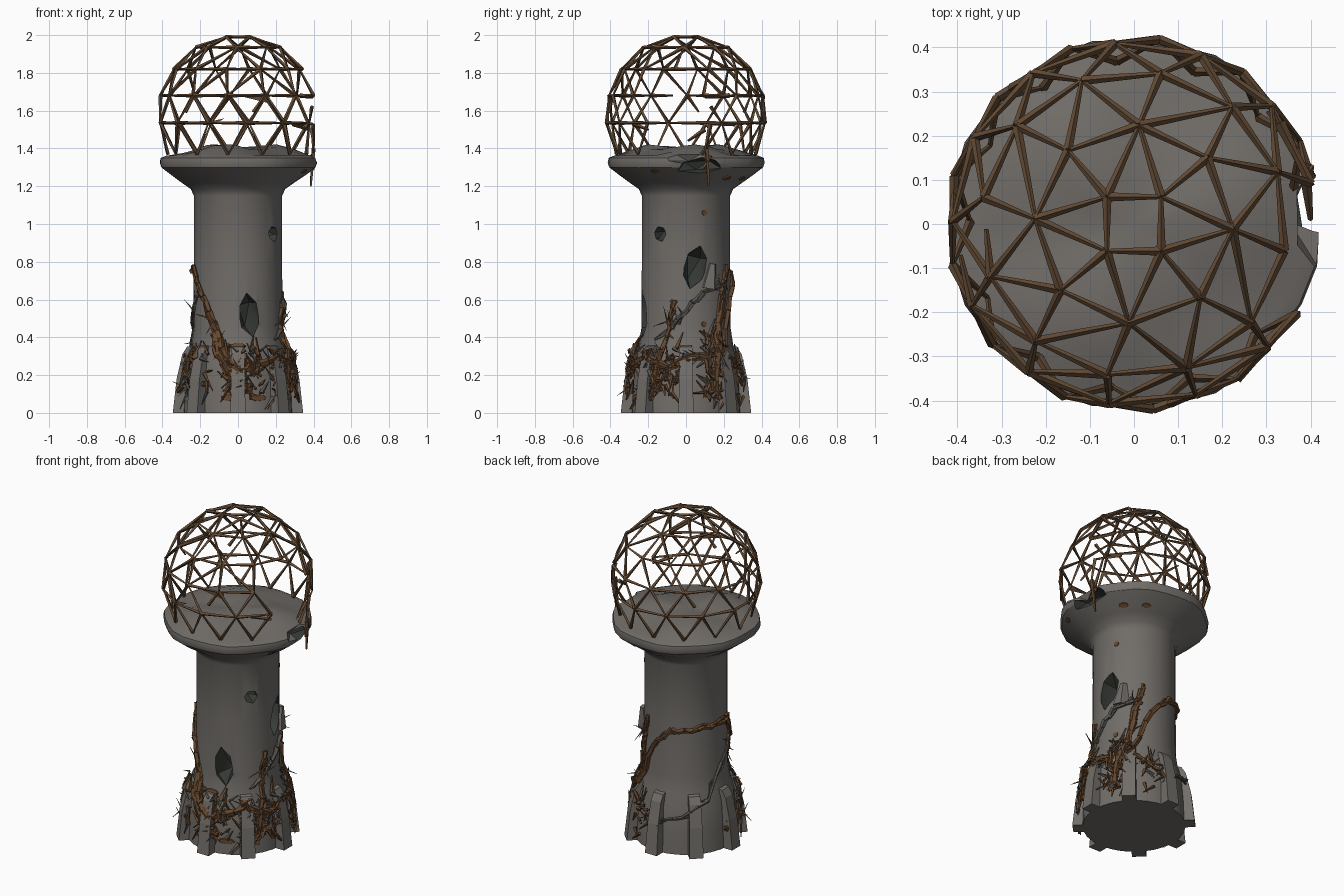
import bpy, bmesh, math, random
from mathutils import Vector, Matrix

if "Cube" in bpy.data.objects:
    bpy.data.objects.remove(bpy.data.objects["Cube"])

random.seed(11)
rad = math.radians


def mat(name, rgb):
    m = bpy.data.materials.new(name)
    m.diffuse_color = (*rgb, 1)
    m.use_nodes = True
    m.node_tree.nodes["Principled BSDF"].inputs["Base Color"].default_value = m.diffuse_color
    return m


STONE = mat("weathered_grey", (0.165, 0.153, 0.14))
DARK = mat("dark_hollow", (0.04, 0.046, 0.04))
RUST = mat("rusty_strut", (0.125, 0.07, 0.035))
ROOT = mat("brown_root", (0.13, 0.062, 0.026))
TWIG = mat("grey_twig", (0.10, 0.092, 0.08))


def activate(ob):
    bpy.ops.object.select_all(action='DESELECT')
    ob.select_set(True)
    bpy.context.view_layer.objects.active = ob


def smooth(ob, angle):
    activate(ob)
    bpy.ops.object.shade_smooth_by_angle(angle=rad(angle))


def finish(name, bm, mats):
    bmesh.ops.recalc_face_normals(bm, faces=bm.faces[:])
    me = bpy.data.meshes.new(name)
    bm.to_mesh(me)
    bm.free()
    for m in mats:
        me.materials.append(m)
    ob = bpy.data.objects.new(name, me)
    bpy.context.collection.objects.link(ob)
    return ob


def polar(deg, r, z):
    return Vector((r * math.cos(rad(deg)), r * math.sin(rad(deg)), z))


def bar(bm, a, b, r1, r2, sides=4, index=0):
    """Tapered straight bar from a to b."""
    d = b - a
    if d.length < 1e-4:
        return
    m = Matrix.Translation((a + b) / 2) @ d.to_track_quat('Z', 'Y').to_matrix().to_4x4()
    res = bmesh.ops.create_cone(bm, cap_ends=True, segments=sides, radius1=r1,
                                radius2=r2, depth=d.length, matrix=m)
    for f in {f for v in res['verts'] for f in v.link_faces}:
        f.material_index = index


# Tower: turned profile with flared platform and uneven deck
N = 28
profile = [(0.29, 0), (0.285, 0.12), (0.272, 0.28), (0.25, 0.36), (0.236, 0.45),
           (0.234, 0.8), (0.234, 1.15), (0.25, 1.185), (0.30, 1.22), (0.36, 1.26),
           (0.412, 1.30), (0.42, 1.325), (0.415, 1.35), (0.385, 1.362),
           (0.30, 1.378), (0.21, 1.405), (0.10, 1.405)]
bm = bmesh.new()
rings = []
for r, z in profile:
    ring = []
    for i in range(N):
        t = i * 2 * math.pi / N
        rr, zz = r, z
        if z > 1.17 and r > 0.3:
            rr += 0.006 * math.sin(i * 1.7)
        if z > 1.37:
            zz += (0.016 * math.sin(3 * t + 1) + random.uniform(-.005, .005)) * r / 0.25
        ring.append(bm.verts.new(polar(i * 360 / N, rr, zz)))
    rings.append(ring)
for a, b in zip(rings, rings[1:]):
    for i in range(N):
        j = (i + 1) % N
        bm.faces.new((a[i], a[j], b[j], b[i]))
bm.faces.new(rings[0][::-1])
top = bm.verts.new((0, 0, 1.405))
for i in range(N):
    bm.faces.new((rings[-1][i], rings[-1][(i + 1) % N], top))
tower = finish("tower", bm, [STONE, DARK])

# Broken openings: angle, radius, height, depth, half width, half height, roll, colour index
holes = [(-75, 0.235, 0.52, 0.14, 0.062, 0.13, 8, 1),
         (12, 0.235, 0.77, 0.14, 0.066, 0.13, -14, 1),
         (-37, 0.235, 0.95, 0.10, 0.042, 0.042, 20, 1),
         (2, 0.47, 1.36, 0.13, 0.19, 0.06, 0, 0),
         (10, 0.41, 1.31, 0.12, 0.13, 0.05, 4, 1)]
for ang, r, z, d, w, h, roll, colour in holes:
    bm = bmesh.new()
    bmesh.ops.create_icosphere(bm, subdivisions=1, radius=1)
    for v in bm.verts:
        v.co *= random.uniform(0.88, 1.12)         # ragged outline
    m = (Matrix.Translation(polar(ang, r, z)) @ Matrix.Rotation(rad(ang), 4, 'Z')
         @ Matrix.Rotation(rad(roll), 4, 'X') @ Matrix.Diagonal((d, w, h, 1)))
    bm.transform(m)
    for f in bm.faces:
        f.material_index = colour
    cutter = finish("opening_cutter", bm, [STONE, DARK])
    cutter.hide_render = True
    activate(tower)
    mod = tower.modifiers.new("opening", 'BOOLEAN')
    mod.object = cutter
    mod.operation = 'DIFFERENCE'
    mod.solver = 'EXACT'
    bpy.ops.object.modifier_apply(modifier=mod.name)
    bpy.data.objects.remove(cutter)
smooth(tower, 32)

# Base buttresses
bm = bmesh.new()
fin = [(0.2, 0), (0.345, 0), (0.325, 0.18), (0.295, 0.31), (0.27, 0.35), (0.2, 0.37)]
for k in range(8):
    m = Matrix.Rotation(rad(45 * k), 4, 'Z')
    sides = [[bm.verts.new(m @ Vector((r, s * (0.04 - 0.02 * z), z))) for r, z in fin]
             for s in (-1, 1)]
    bm.faces.new(sides[0])
    bm.faces.new(sides[1][::-1])
    for i in range(len(fin)):
        j = (i + 1) % len(fin)
        bm.faces.new((sides[0][i], sides[0][j], sides[1][j], sides[1][i]))
finish("buttresses", bm, [STONE])

# Dome lattice: rings of joints on a sphere, joined by their convex hull
C, R = Vector((0, 0, 1.575)), 0.424
bm = bmesh.new()
for z, n, phase in [(1.37, 13, 96), (1.535, 13, 82), (1.68, 13, 96), (1.82, 12, 80),
                    (1.935, 8, -3), (1.99, 4, 45)]:
    r = math.sqrt(R * R - (z - C.z) ** 2)
    for i in range(n):
        bm.verts.new(polar(phase + i * 360 / n, r, z))
bmesh.ops.convex_hull(bm, input=bm.verts[:])
edges = [(e.verts[0].co.copy(), e.verts[1].co.copy()) for e in bm.edges]
bm.free()
bm = bmesh.new()
for a, b in edges:
    mid, length = (a + b) / 2, (a - b).length
    if length > 0.29 or mid.z < 1.38 or (mid.z > 1.98 and length > 0.14):
        continue
    if mid.x > 0.29 and -0.2 < mid.y < 0.1 and mid.z < 1.77:
        continue                                   # broken bay
    if random.random() < 0.03:
        b = a.lerp(b, 0.6)                         # snapped strut
    if random.random() < 0.5:
        a, b = b, a
    bar(bm, a, b, 0.0105, 0.005)
# Bent and hanging struts beside the broken bay
V = Vector
loose = [((0.31, 0.26, 1.53), (0.395, 0.12, 1.53)), ((0.395, 0.13, 1.53), (0.4, 0.1, 1.38)),
         ((0.4, 0.11, 1.40), (0.385, 0.12, 1.2)), ((0.32, 0.1, 1.37), (0.41, 0.11, 1.33)),
         ((0.39, 0.1, 1.5), (0.4, 0.01, 1.44)), ((0.33, 0.23, 1.68), (0.395, 0.1, 1.67)),
         ((0.38, 0.13, 1.36), (0.40, 0.09, 1.29)), ((0.29, -0.28, 1.53), (0.37, -0.2, 1.5))]
for a, b in loose:
    bar(bm, V(a), V(b), 0.013, 0.006)
# Torn panel scraps still attached to joints
for tri in [((0.0, -0.405, 1.68), (0.17, -0.375, 1.68), (0.16, -0.38, 1.64)),
            ((-0.2, -0.36, 1.53), (-0.07, -0.4, 1.56), (-0.12, -0.39, 1.53))]:
    bm.faces.new([bm.verts.new(t) for t in tri])
finish("dome_lattice", bm, [RUST])

# Rust patches on the wall: angle, radius, height, width, tall, tilt
bm = bmesh.new()
patches = [(-107, 0.256, 0.355, 0.08, 0.03, -20), (-90, 0.255, 0.355, 0.08, 0.03, -20),
           (-100, 0.286, 0.08, 0.08, 0.035, 0), (-68, 0.286, 0.08, 0.09, 0.035, 0),
           (24, 0.234, 0.47, 0.03, 0.03, 0), (25, 0.233, 1.06, 0.03, 0.03, 0),
           (-25, 0.385, 1.28, 0.045, 0.03, 50), (40, 0.335, 1.243, 0.05, 0.03, 55),
           (62, 0.335, 1.243, 0.05, 0.03, 55), (25, 0.284, 0.1, 0.06, 0.04, 0)]
for ang, r, z, w, h, tilt in patches:
    m = (Matrix.Translation(polar(ang, r, z)) @ Matrix.Rotation(rad(ang), 4, 'Z')
         @ Matrix.Rotation(rad(tilt), 4, 'Y') @ Matrix.Rotation(rad(90), 4, 'Y')
         @ Matrix.Diagonal((h / 2, w / 2, 1, 1)))
    bmesh.ops.create_cone(bm, cap_ends=True, segments=7, radius1=1.1, radius2=1,
                          depth=0.009, matrix=m)
finish("rust_patches", bm, [ROOT])


# Roots climbing over the base and shaft
def wall(z):
    if z < 0.33:
        return 0.325 - 0.1 * z
    return max(0.242, 0.292 - (z - 0.33) * 0.55)


def jit(s):
    return random.uniform(-s, s)


bm = bmesh.new()
# path of (angle, height), thickness, strands, colour index, twig chance
paths = [([(-165, .76), (-140, .62), (-122, .48), (-108, .34), (-90, .22), (-68, .25), (-40, .3)], .017, 4, 0, .3),
         ([(-120, .42), (-104, .25), (-86, .14), (-70, .12)], .016, 4, 0, .4),
         ([(-15, .60), (-22, .45), (-30, .28), (-33, .06)], .013, 3, 0, .4),
         ([(60, .76), (52, .6), (42, .42), (32, .25), (26, .03)], .018, 4, 0, .35),
         ([(58, .68), (22, .64), (2, .55), (-18, .46), (-45, .36)], .013, 2, 1, .4),
         ([(48, .36), (75, .62), (105, .74), (150, .76), (195, .75)], .015, 2, 0, .1),
         ([(215, .66), (180, .5), (150, .33), (120, .24), (70, .16)], .010, 2, 1, .15),
         ([(215, .35), (205, .15), (180, .1), (160, .16)], .013, 2, 0, .2),
         ([(-150, .36), (-160, .2), (-140, .1), (-118, .2)], .009, 2, 1, .6),
         ([(-50, .32), (-20, .24), (5, .3), (32, .3)], .014, 4, 0, .4),
         ([(50, .3), (80, .2), (95, .1)], .011, 2, 0, .4)]
for keys, thick, strands, colour, chance in paths:
    for s in range(strands):
        pts = []
        spread = 0 if s == 0 else 3
        for (a0, z0), (a1, z1) in zip(keys, keys[1:]):
            steps = max(3, int(abs(a1 - a0) / 9))
            for k in range(steps):
                t = k / steps
                z = max(0.02, z0 + (z1 - z0) * t + jit(0.01 + spread * .005))
                pts.append(polar(a0 + (a1 - a0) * t + jit(1 + spread), wall(z) + jit(0.006), z))
        r = thick if s == 0 else thick * 0.6
        for i, (a, b) in enumerate(zip(pts, pts[1:])):
            bar(bm, a, b, r * random.uniform(.8, 1.2), r * random.uniform(.7, 1.1), 5, colour)
            if random.random() < chance:
                out = Vector((a.x, a.y, 0)).normalized()
                d = Vector((jit(1), jit(1), jit(1)))
                d = (d - out * d.dot(out) * 0.7 + out * 0.12).normalized()
                tip = a + d * random.uniform(0.04, 0.10)
                tip.z = max(tip.z, 0.005)
                bar(bm, a, tip, 0.006, 0.001, 3, random.choice((colour, 1)))

# Tangled clumps: centre angle, height, angle spread, height spread, count
for ang, z0, da, dz, count in [(-85, .22, 20, .12, 75), (-45, .2, 12, .15, 45), (-22, .22, 14, .13, 45),
                               (30, .24, 14, .18, 70), (-140, .2, 18, .12, 25),
                               (210, .22, 12, .1, 14), (70, .18, 12, .1, 16)]:
    for k in range(count):
        a, z = ang + jit(da), max(0.03, z0 + jit(dz))
        b, y = a + jit(12), max(0.02, z + jit(0.1))
        bar(bm, polar(a, wall(z) + jit(.012), z), polar(b, wall(y) + random.uniform(-.01, .016), y),
            random.uniform(.007, .014), .003, 4, 0 if random.random() < .72 else 1)
finish("climbing_roots", bm, [ROOT, TWIG])

# Loose wall shard beside the right opening
bm = bmesh.new()
bar(bm, polar(32, 0.222, 0.66), polar(36, 0.238, 0.79), 0.05, 0.02, 5)
finish("wall_shard", bm, [STONE])
